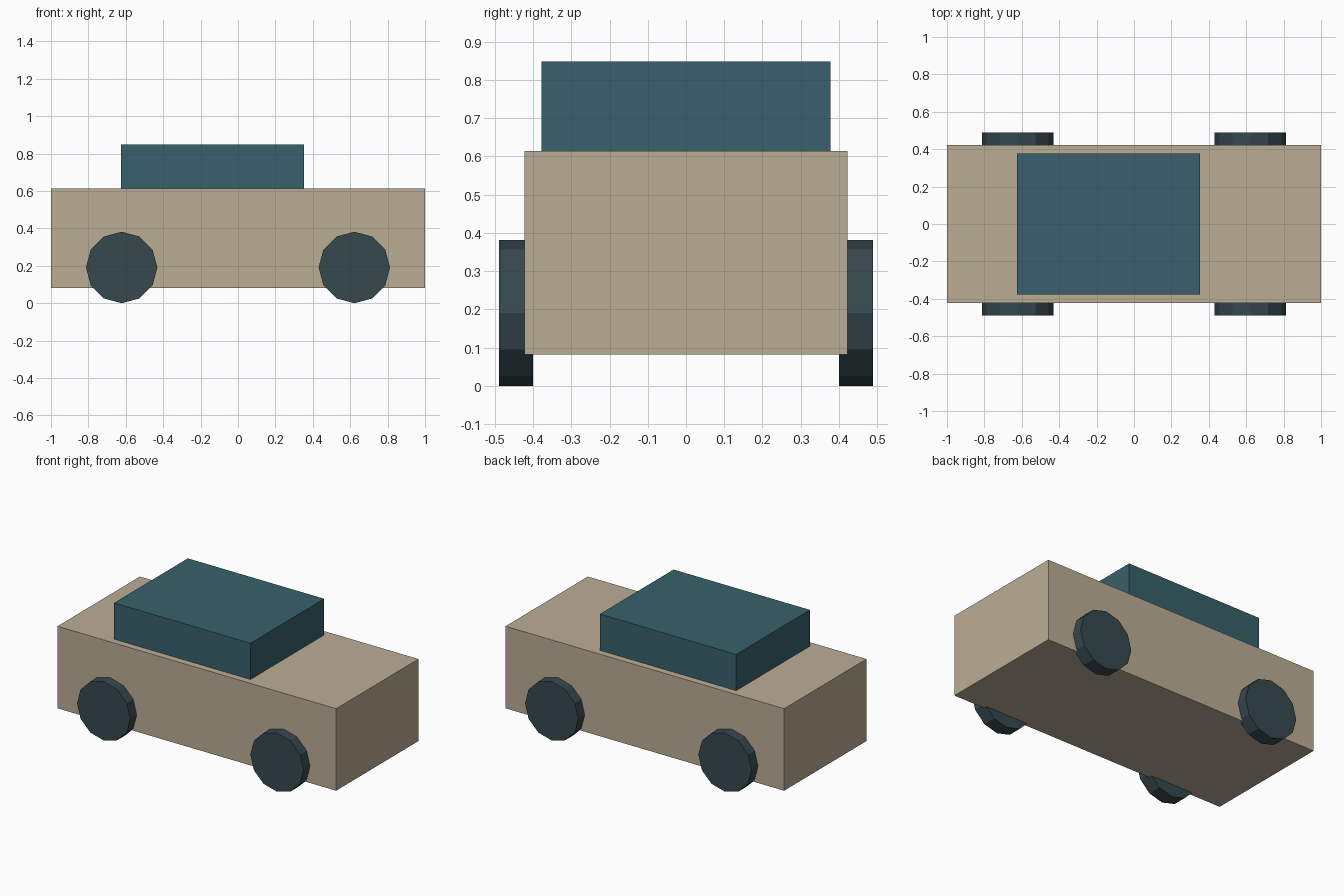
import bpy
import math

if "Cube" in bpy.data.objects:
    bpy.data.objects.remove(bpy.data.objects["Cube"])


def material(name, rgb):
    mat = bpy.data.materials.new(name)
    mat.diffuse_color = (*rgb, 1.0)
    mat.use_nodes = True
    mat.node_tree.nodes["Principled BSDF"].inputs["Base Color"].default_value = mat.diffuse_color
    return mat


def box(name, x0, x1, half_width, z0, z1, mat):
    bpy.ops.mesh.primitive_cube_add(size=1, location=((x0 + x1) / 2, 0, (z0 + z1) / 2))
    ob = bpy.context.object
    ob.name = name
    ob.scale = (x1 - x0, 2 * half_width, z1 - z0)
    bpy.ops.object.transform_apply(location=False, rotation=False, scale=True)
    ob.data.materials.append(mat)
    return ob


def wheel(name, x, y, radius, width, mat):
    bpy.ops.mesh.primitive_cylinder_add(vertices=12, radius=radius, depth=width,
                                        location=(x, y, radius),
                                        rotation=(math.pi / 2, 0, 0))
    ob = bpy.context.object
    ob.name = name
    ob.data.materials.append(mat)
    return ob


tan = material("tan_paint", (0.50, 0.42, 0.30))
teal = material("teal_cabin", (0.04, 0.12, 0.15))
dark = material("dark_tyre", (0.035, 0.065, 0.075))

# Lower body and cabin
box("car_body", -1.0, 1.0, 0.422, 0.082, 0.614, tan)
box("cabin", -0.625, 0.354, 0.378, 0.614, 0.849, teal)

# Four twelve-sided wheels, slightly sunk into the body sides
for end, x in (("rear", -0.622), ("front", 0.622)):
    for side, y in (("right", -0.4445), ("left", 0.4445)):
        wheel(f"{end}_{side}_wheel", x, y, 0.191, 0.089, dark)
